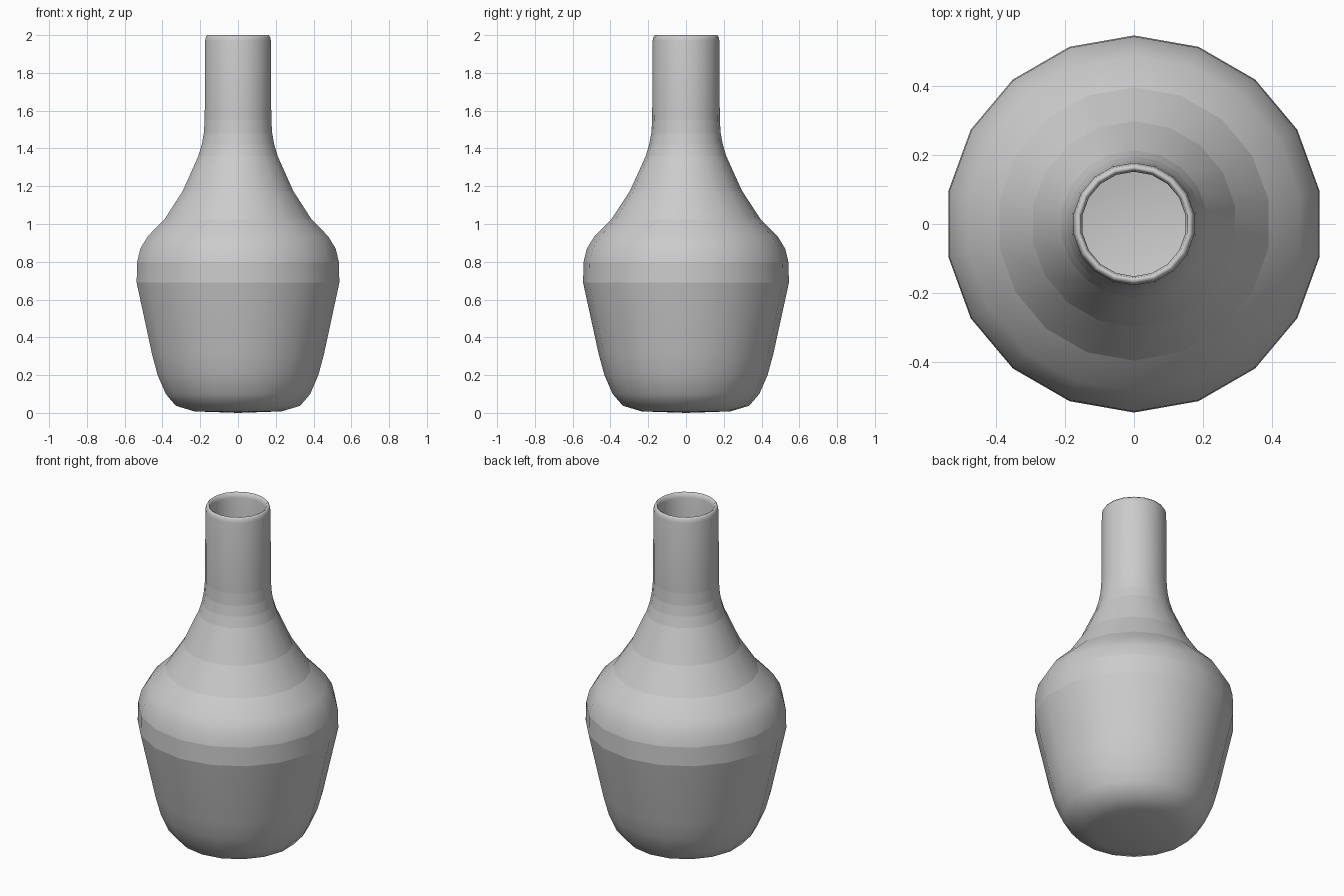
import bpy, bmesh, math

cube = bpy.data.objects.get("Cube")
if cube:
    bpy.data.objects.remove(cube)

SIDES = 18

# Outer profile from the base to the lip: radius, height, crease on this ring
OUTER = [(0.235, 0.008, 0), (0.335, 0.038, 0), (0.388, 0.10, 0), (0.432, 0.20, 0),
         (0.462, 0.31, 0), (0.545, 0.69, 1), (0.542, 0.80, 1), (0.525, 0.87, 0),
         (0.485, 0.935, 0), (0.395, 1.025, 1), (0.297, 1.175, 1), (0.213, 1.36, 1),
         (0.195, 1.42, 1), (0.184, 1.48, 1), (0.179, 1.55, 1), (0.177, 1.97, 0),
         (0.173, 1.99, 0), (0.165, 2.0, 0)]
# Inner wall, from the lip down to the inside floor
INNER = [(0.156, 1.995, 0), (0.151, 1.97, 0), (0.151, 1.55, 0), (0.168, 1.42, 0),
         (0.188, 1.36, 0), (0.27, 1.175, 0), (0.37, 1.025, 0), (0.46, 0.92, 0),
         (0.512, 0.80, 0), (0.515, 0.69, 0), (0.434, 0.31, 0), (0.36, 0.11, 0),
         (0.225, 0.045, 0)]


def lathe(name, profile, floor_heights):
    """Spin a profile into rings, closing both ends with a fan."""
    bm = bmesh.new()
    rings = []
    for r, z, _ in profile:
        ring = []
        for i in range(SIDES):
            a = math.tau * i / SIDES
            ring.append(bm.verts.new((r * math.sin(a), -r * math.cos(a), z)))
        rings.append(ring)
    for low, high in zip(rings, rings[1:]):
        for i in range(SIDES):
            j = (i + 1) % SIDES
            bm.faces.new((low[i], low[j], high[j], high[i]))
    for ring, z in zip((rings[0], rings[-1]), floor_heights):
        centre = bm.verts.new((0, 0, z))
        for i in range(SIDES):
            bm.faces.new((centre, ring[i], ring[(i + 1) % SIDES]))
    bmesh.ops.recalc_face_normals(bm, faces=bm.faces)
    for f in bm.faces:
        f.smooth = True
    # Creased rings divide the smooth body into bands
    for ring, point in zip(rings, profile):
        if point[2]:
            for i in range(SIDES):
                bm.edges.get((ring[i], ring[(i + 1) % SIDES])).smooth = False
    mesh = bpy.data.meshes.new(name)
    bm.to_mesh(mesh)
    bm.free()
    obj = bpy.data.objects.new(name, mesh)
    bpy.context.collection.objects.link(obj)
    return obj


# Plain grey glaze
glaze = bpy.data.materials.new("grey_glaze")
glaze.use_nodes = True
colour = (0.6, 0.6, 0.6, 1)
glaze.diffuse_color = colour
glaze.node_tree.nodes["Principled BSDF"].inputs["Base Color"].default_value = colour

vase = lathe("vase", OUTER + INNER, (0.0, 0.04))
vase.data.materials.append(glaze)
